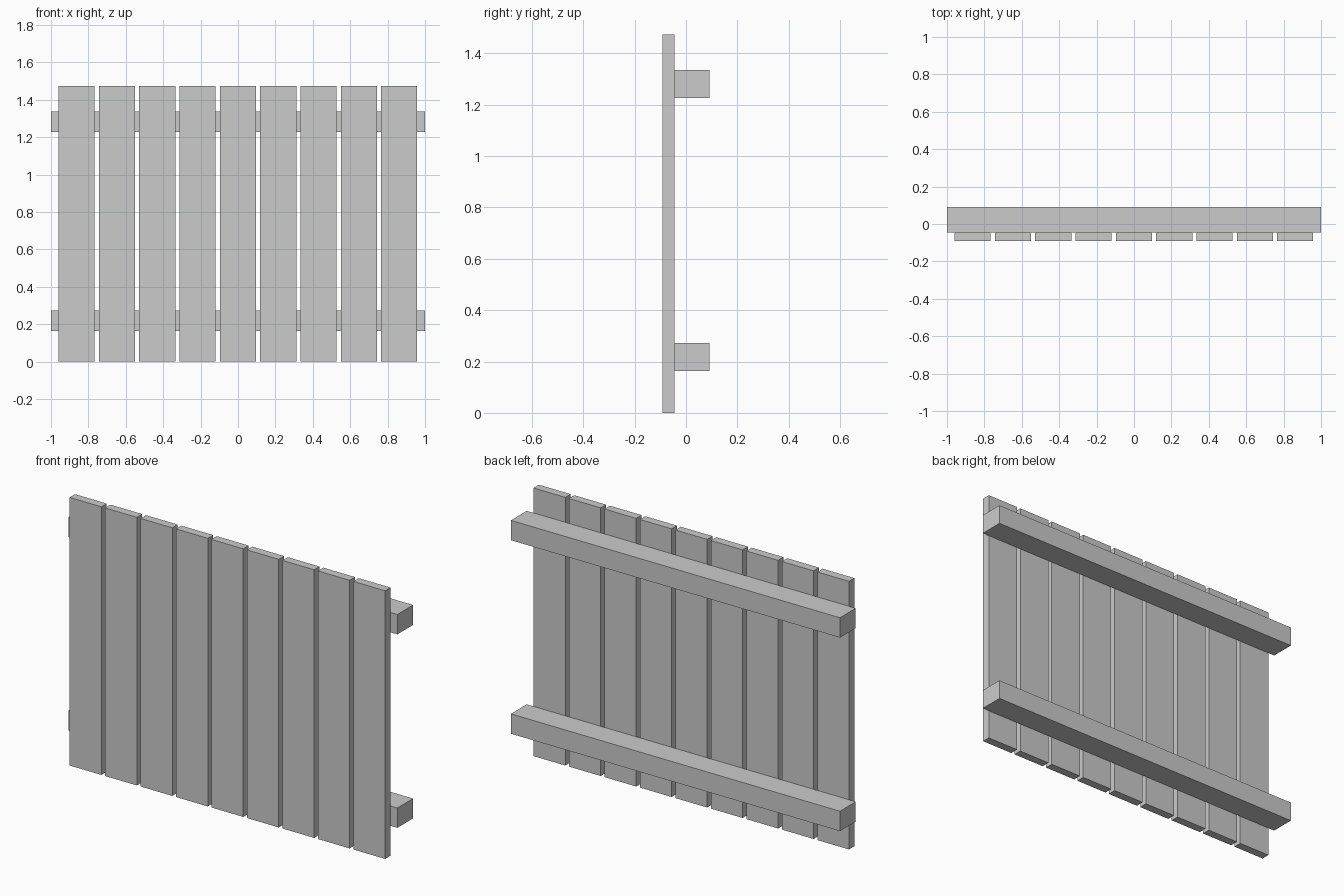
import bpy

if "Cube" in bpy.data.objects:
    bpy.data.objects.remove(bpy.data.objects["Cube"])


def box(name, x, y, z):
    """Box from (min, max) ranges on each axis."""
    bpy.ops.mesh.primitive_cube_add(
        size=1, location=[(a + b) / 2 for a, b in (x, y, z)])
    ob = bpy.context.object
    ob.name = name
    ob.scale = [b - a for a, b in (x, y, z)]
    bpy.ops.object.transform_apply(location=False, rotation=False, scale=True)
    return ob


BACK, FRONT, JOINT = 0.0915, -0.0915, -0.045
HEIGHT = 1.473

# Nine upright boards
COUNT, WIDTH, FIRST, PITCH = 9, 0.193, -0.863, 0.2156
for i in range(COUNT):
    cx = FIRST + i * PITCH
    box(f"board_{i + 1}", (cx - WIDTH / 2, cx + WIDTH / 2),
        (FRONT, JOINT), (0, HEIGHT))

# Two horizontal rails behind the boards
for name, z in (("lower_rail", 0.164), ("upper_rail", 1.227)):
    box(name, (-1, 1), (JOINT, BACK), (z, z + 0.109))
